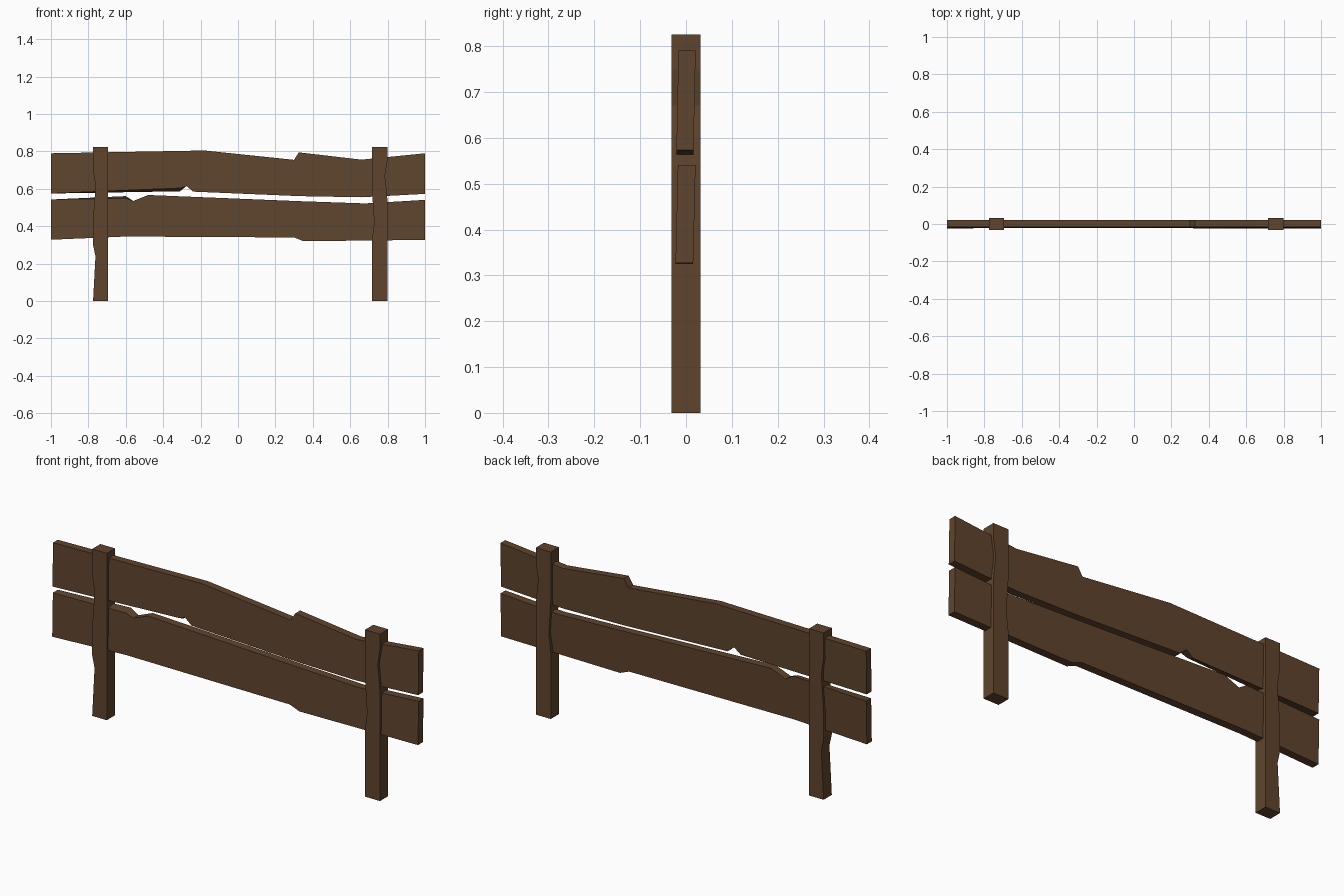
import bpy, bmesh

wood = bpy.data.materials.new("brown_wood")
wood.diffuse_color = (0.115, 0.058, 0.027, 1)


def slab(name, outline, half, lean=0.0, mid_z=0.0, shift=0.0):
    """Extrude an (x, front z[, back z]) outline along y, leaning back with height."""
    bm = bmesh.new()
    front, back = [], []
    for p in outline:
        zf, zb = p[1], p[-1]
        front.append(bm.verts.new((p[0], shift - half + lean * (zf - mid_z), zf)))
        back.append(bm.verts.new((p[0], shift + half + lean * (zb - mid_z), zb)))
    n = len(outline)
    bm.faces.new(front)
    bm.faces.new(back[::-1])
    for i in range(n):
        j = (i + 1) % n
        bm.faces.new((front[j], front[i], back[i], back[j]))
    bmesh.ops.recalc_face_normals(bm, faces=bm.faces)
    mesh = bpy.data.meshes.new(name)
    bm.to_mesh(mesh)
    bm.free()
    mesh.materials.append(wood)
    obj = bpy.data.objects.new(name, mesh)
    bpy.context.collection.objects.link(obj)
    return obj


# Upper plank: chipped top edge and a split underneath
slab("upper_plank", [
    (-1, 0.575), (-0.31, 0.604, 0.587), (-0.275, 0.615), (-0.24, 0.585),
    (0.33, 0.561), (0.66, 0.555), (1, 0.573),
    (1, 0.79), (0.66, 0.756), (0.325, 0.795), (0.30, 0.755),
    (-0.18, 0.805), (-1, 0.79)], 0.0187, 0.021, 0.68)

# Lower plank: notch in the top edge, step in the bottom edge
slab("lower_plank", [
    (-1, 0.328), (-0.6, 0.345), (0.30, 0.34), (0.35, 0.32), (1, 0.327),
    (1, 0.541), (0.68, 0.522), (0.33, 0.534), (-0.48, 0.567),
    (-0.56, 0.535), (-0.60, 0.55, 0.561), (-1, 0.543)],
    0.0193, 0.024, 0.435, -0.001)

# Posts with worn edges
slab("left_post", [
    (-0.775, 0), (-0.695, 0), (-0.695, 0.825), (-0.775, 0.825),
    (-0.775, 0.70), (-0.764, 0.63), (-0.764, 0.58), (-0.775, 0.44),
    (-0.775, 0.30), (-0.762, 0.24)], 0.032)
slab("right_post", [
    (0.717, 0), (0.799, 0), (0.799, 0.54), (0.793, 0.61), (0.786, 0.67),
    (0.799, 0.75), (0.799, 0.825), (0.717, 0.825), (0.717, 0.58),
    (0.728, 0.42), (0.717, 0.33)], 0.032)
